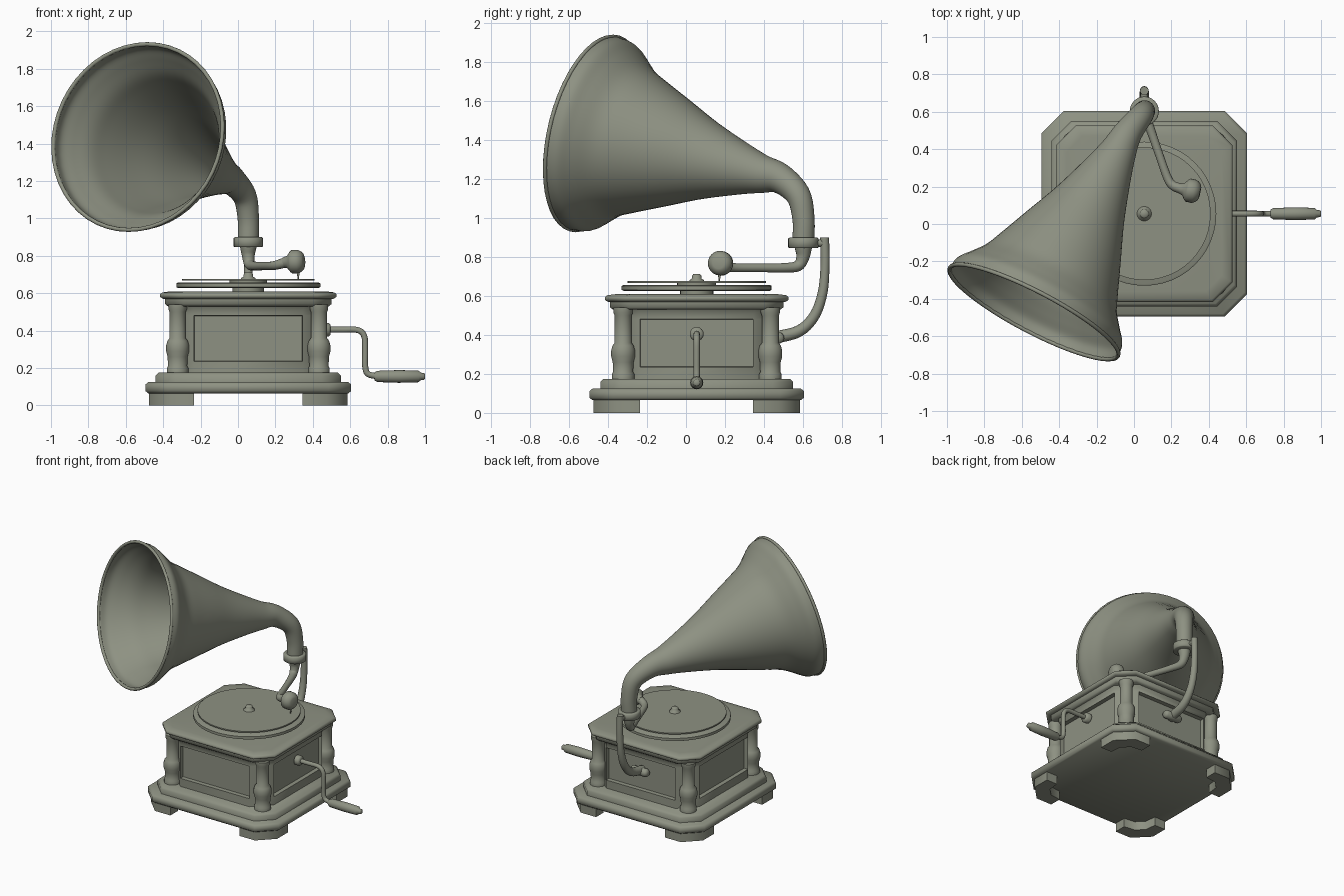
import bpy, bmesh, math
from mathutils import Vector

if "Cube" in bpy.data.objects:
    bpy.data.objects.remove(bpy.data.objects["Cube"])

CX = CY = 0.055  # cabinet centre


def finish(bm, name):
    bmesh.ops.recalc_face_normals(bm, faces=bm.faces)
    me = bpy.data.meshes.new(name)
    bm.to_mesh(me)
    bm.free()
    ob = bpy.data.objects.new(name, me)
    bpy.context.collection.objects.link(ob)
    return ob


def loft(bm, rings, cap=True):
    rows = [[bm.verts.new(p) for p in r] for r in rings]
    n = len(rows[0])
    bands = []
    for a, b in zip(rows, rows[1:]):
        bands.append([bm.faces.new((a[i], a[(i + 1) % n], b[(i + 1) % n], b[i])) for i in range(n)])
    if cap:
        bm.faces.new(rows[0][::-1])
        bm.faces.new(rows[-1])
    return bands


def smooth_path(pts, sub):
    """Catmull-Rom through (x, y, z, radius) points."""
    p = [Vector(q) for q in pts]
    if sub == 1:
        return p
    p = [2 * p[0] - p[1]] + p + [2 * p[-1] - p[-2]]
    out = []
    for i in range(1, len(p) - 2):
        a, b, c, d = p[i - 1:i + 3]
        for k in range(sub):
            t = k / sub
            out.append(0.5 * (2 * b + (c - a) * t + (2 * a - 5 * b + 4 * c - d) * t * t
                              + (3 * b - a - 3 * c + d) * t ** 3))
    return out + [p[-2]]


def tube(name, pts, segs=24, sub=1, cap=True):
    """Round section swept along a path with varying radius."""
    path = smooth_path(pts, sub)
    rings, u = [], None
    tan = Vector((0, 0, 1))
    for i, q in enumerate(path):
        d = (path[min(i + 1, len(path) - 1)] - path[max(i - 1, 0)]).to_3d()
        if d.length > 1e-6:
            tan = d.normalized()
        u = tan.orthogonal() if u is None else u - tan * u.dot(tan)
        u.normalize()
        v = tan.cross(u)
        rings.append([q.to_3d() + q.w * (u * math.cos(a) + v * math.sin(a))
                      for a in (2 * math.pi * k / segs for k in range(segs))])
    bm = bmesh.new()
    loft(bm, rings, cap)
    return finish(bm, name)


def lathe(name, prof, x=CX, y=CY, segs=32):
    return tube(name, [(x, y, z, r) for r, z in prof], segs)


def octagon(h, c, z):
    k = h - c
    return [(CX + x, CY + y, z) for x, y in
            ((h, -k), (h, k), (k, h), (-k, h), (-h, k), (-h, -k), (-k, -h), (k, -h))]


def slab(name, prof):
    bm = bmesh.new()
    loft(bm, [octagon(*p) for p in prof])
    return finish(bm, name)


# Cabinet: stepped plinth, lid, body with recessed panels
slab("plinth", [(.535, .115, .065), (.55, .12, .077), (.55, .12, .112), (.535, .115, .125)])
slab("plinth_step", [(.495, .105, .12), (.495, .105, .16), (.48, .1, .175)])
slab("lid_moulding", [(.43, .1, .53), (.445, .1, .542), (.445, .1, .572)])
slab("lid", [(.455, .1, .57), (.472, .105, .58), (.472, .105, .594), (.46, .1, .604), (.415, .085, .61)])
bm = bmesh.new()
bands = loft(bm, [octagon(.41, .12, z) for z in (.17, .236, .481, .51)]
             + [octagon(.425, .12, .54)])
panels = bands[1][0::2]
bmesh.ops.inset_individual(bm, faces=panels, thickness=.018)
bmesh.ops.inset_individual(bm, faces=panels, thickness=.003, depth=-.03)
finish(bm, "cabinet_body")

# Corner feet and turned columns
foot = [(.53, .29), (.53, .42), (.42, .53), (.29, .53), (.29, .44), (.375, .43), (.43, .375), (.44, .29)]
column = [(.058, .17), (.058, .2), (.052, .21), (.054, .26), (.062, .29), (.062, .32),
          (.055, .345), (.044, .36), (.044, .5), (.05, .515), (.05, .54)]
for sx, side in ((-1, "left"), (1, "right")):
    for sy, end in ((-1, "front"), (1, "back")):
        bm = bmesh.new()
        loft(bm, [[(CX + sx * x, CY + sy * y, z) for x, y in foot] for z in (0, .068)])
        finish(bm, f"foot_{end}_{side}")
        lathe(f"column_{end}_{side}", column, CX + sx * .378, CY + sy * .378, 20)

# Turntable
lathe("turntable_hub", [(.085, .6), (.085, .635)])
lathe("turntable_platter", [(.375, .627), (.385, .632), (.385, .652), (.375, .657)], segs=48)
lathe("record", [(.1, .655), (.1, .667), (.355, .668), (.355, .677), (.12, .677), (.115, .674), (.04, .674)], segs=48)
lathe("spindle", [(.04, .67), (.038, .682), (.026, .688), (.024, .705), (.018, .712)], segs=20)

# Horn: elbow, then a straight flaring bell along its axis
C, N = Vector((-.535, -.47, 1.435)), Vector((-.454, -.866, .21)).normalized()
bell = [(1.1, .078), (.98, .103), (.82, .151), (.65, .209), (.47, .283), (.3, .352),
        (.2, .396), (.12, .455), (.06, .5), (0, .51)]
pts = [(.055, .603, .88, .056), (.055, .603, 1.0, .057), (.035, .575, 1.12, .064)]
pts += [(*(C - N * s), r) for s, r in bell]
horn = tube("horn", pts, segs=48, sub=5, cap=False)
sol = horn.modifiers.new("wall", "SOLIDIFY")
sol.thickness = .01
bpy.ops.mesh.primitive_torus_add(location=C, rotation=N.to_track_quat('Z', 'Y').to_euler(),
                                 major_radius=.508, minor_radius=.011,
                                 major_segments=48, minor_segments=10)
bpy.context.object.name = "horn_rim"
lathe("horn_collar", [(.071, .846), (.078, .85), (.078, .895), (.071, .9)], CX, .603)

# Horn support bracket at the back
tube("bracket", [(.055, .712, .9, .023), (.055, .714, .76, .023), (.055, .702, .62, .025), (.055, .66, .5, .027),
                 (.055, .58, .42, .03), (.055, .45, .385, .032)], 16, 5)
tube("bracket_link", [(.055, .66, .872, .02), (.055, .712, .872, .02)], 12)
tube("bracket_plate", [(-.015, .475, .385, .02), (0, .475, .385, .03), (.11, .475, .385, .03),
                       (.125, .475, .385, .02)], 14)

# Tone arm, sound box and needle
tube("tone_arm", [(.055, .603, .85, .045), (.055, .6, .8, .034), (.062, .575, .755, .028),
                  (.09, .5, .745, .024), (.135, .37, .745, .022), (.18, .245, .746, .023),
                  (.21, .205, .752, .025), (.255, .188, .765, .028)], 18, 5)
A, D = Vector((.24, .192, .765)), Vector((1, -.22, .05)).normalized()
tube("sound_box", [(*(A + D * s), r) for s, r in
                   ((0, .026), (.025, .034), (.042, .056), (.05, .063), (.085, .063),
                    (.1, .054), (.112, .042), (.116, .03))], 24)
tube("needle", [(.322, .175, .73, .009), (.322, .172, .705, .007), (.322, .17, .676, .003)], 10)

# Crank on the right side
tube("crank_collar", [(.455, CY, .405, .036), (.485, CY, .405, .036), (.495, CY, .405, .026)], 20)
tube("crank_arm", [(.47, CY, .405, .016), (.56, CY, .405, .016), (.64, CY, .403, .016),
                   (.675, CY, .37, .016), (.68, CY, .29, .016), (.68, CY, .21, .016),
                   (.695, CY, .168, .016), (.75, CY, .155, .016)], 14, 5)
tube("crank_handle", [(.73, CY, .155, .022), (.745, CY, .155, .03), (.86, CY, .155, .034),
                      (.965, CY, .155, .031), (.978, CY, .155, .02), (.995, CY, .155, .018),
                      (1.0, CY, .155, .012)], 16)

# Olive-grey finish, soft shading with only the hard creases kept
mat = bpy.data.materials.new("olive_grey")
mat.diffuse_color = (.27, .285, .225, 1)
mat.use_nodes = True
mat.node_tree.nodes["Principled BSDF"].inputs["Base Color"].default_value = mat.diffuse_color
for ob in bpy.context.scene.objects:
    ob.data.materials.append(mat)
    ob.select_set(True)
bpy.context.view_layer.objects.active = horn
bpy.ops.object.shade_smooth_by_angle(angle=math.radians(62))
